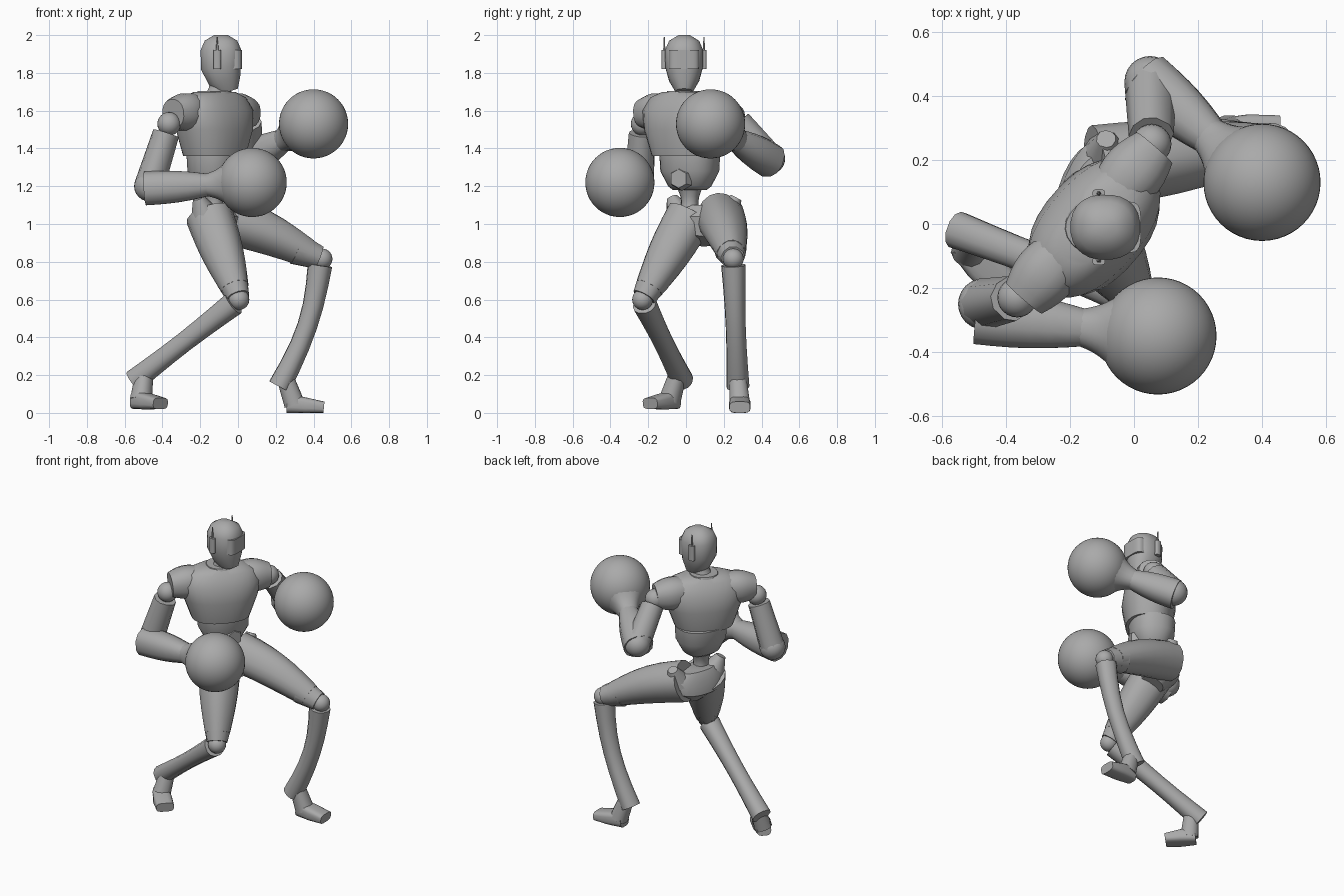
import bpy
import bmesh
import math
from mathutils import Vector

if "Cube" in bpy.data.objects:
    bpy.data.objects.remove(bpy.data.objects["Cube"], do_unlink=True)

grey = bpy.data.materials.new("plain_grey")
grey.use_nodes = True
grey.diffuse_color = (0.4, 0.4, 0.4, 1)
grey.node_tree.nodes["Principled BSDF"].inputs["Base Color"].default_value = grey.diffuse_color


def finish(name, bm, sharp_angle):
    bmesh.ops.recalc_face_normals(bm, faces=bm.faces)
    mesh = bpy.data.meshes.new(name)
    bm.to_mesh(mesh)
    bm.free()
    mesh.materials.append(grey)
    part = bpy.data.objects.new(name, mesh)
    bpy.context.collection.objects.link(part)
    bpy.ops.object.select_all(action="DESELECT")
    part.select_set(True)
    bpy.context.view_layer.objects.active = part
    bpy.ops.object.shade_smooth_by_angle(angle=math.radians(sharp_angle))


def rounded(value, power):
    return math.copysign(abs(value) ** (2 / power), value)


def loft(name, sections, facing, sides=16, power=2.3):
    """Skin rings along a path; each section is (centre, side radius, facing radius)."""
    bm = bmesh.new()
    centres = [section[0] for section in sections]
    last = len(centres) - 1
    rings = []
    for i, (centre, side_radius, facing_radius) in enumerate(sections):
        along = (centres[min(i + 1, last)] - centres[max(i - 1, 0)]).normalized()
        u = facing.cross(along).normalized() * side_radius
        v = along.cross(u).normalized() * facing_radius
        angles = [math.tau * (k + 0.5) / sides for k in range(sides)]
        rings.append([bm.verts.new(centre + u * rounded(math.cos(a), power)
                                   + v * rounded(math.sin(a), power)) for a in angles])
    for lower, upper in zip(rings, rings[1:]):
        for k in range(sides):
            n = (k + 1) % sides
            bm.faces.new((lower[k], lower[n], upper[n], upper[k]))
    bm.faces.new(rings[0])
    bm.faces.new(rings[-1])
    finish(name, bm, 42)


def limb(name, start, end, first, final, bulge=0.0, bend=Vector(), facing=Vector((0, 0, 1)),
         sides=12, steps=6):
    """Tapered limb; bulge swells the middle and bend bows it sideways."""
    sections = []
    for i in range(steps + 1):
        t = i / steps
        arch = math.sin(math.pi * t)
        radius = first + (final - first) * t + bulge * arch
        sections.append((start.lerp(end, t) + bend * arch, radius, radius))
    loft(name, sections, facing, sides)


def ball(name, centre, radius, segments=24):
    bm = bmesh.new()
    bmesh.ops.create_uvsphere(bm, u_segments=segments, v_segments=segments // 2, radius=radius)
    bmesh.ops.translate(bm, verts=bm.verts, vec=centre)
    finish(name, bm, 60)


def heading(degrees):
    return Vector((math.cos(math.radians(degrees)), math.sin(math.radians(degrees)), 0))


# Facing directions of the twisting body
UP = Vector((0, 0, 1))
AHEAD = heading(0)
HIPS = heading(-20)
BELLY = heading(-25)
CHEST = heading(-41)


def at(origin, facing, side, forward, height):
    """Point beside, ahead of and above an origin, for a part with this facing."""
    return origin + UP.cross(facing) * side + facing * forward + UP * height


# Torso
core = Vector((-0.125, -0.01, 0))
waist = Vector((-0.125, 0.02, 0))
loft("chest", [(at(core, CHEST, 0, 0, z), width, depth) for z, width, depth in (
    (1.36, 0.18, 0.14), (1.5, 0.23, 0.165), (1.6, 0.25, 0.15),
    (1.67, 0.21, 0.11), (1.7, 0.13, 0.08))], CHEST, 28)
loft("abdomen", [(waist + UP * z, width, width - 0.02) for z, width in (
    (1.37, 0.16), (1.28, 0.155), (1.2, 0.115), (1.18, 0.09))], BELLY, 24)
limb("spine", waist + UP * 1.2, waist + UP * 1.04, 0.07, 0.06, bulge=-0.02, facing=HIPS)
navel = waist + UP * 1.24
limb("belly_hexagon", navel + BELLY * 0.1, navel + BELLY * 0.14, 0.065, 0.05, sides=6, steps=1)
limb("neck_collar", core + UP * 1.66, core + UP * 1.705, 0.1, 0.085, facing=CHEST, sides=20, steps=1)

# Head
skull = Vector((-0.09, -0.01, 0))
loft("head", [(skull + AHEAD * ahead + UP * z, width, width + 0.007) for ahead, z, width in (
    (0.04, 1.7, 0.045), (0.02, 1.76, 0.08), (0, 1.83, 0.1), (0, 1.92, 0.102),
    (0, 1.97, 0.08), (0, 2, 0.03))], AHEAD, 24)
limb("neck", core + UP * 1.64, skull + UP * 1.78, 0.075, 0.055, bulge=-0.015, facing=AHEAD)
brow = skull + AHEAD * 0.06
loft("visor", [(brow + UP * z, 0.08, 0.052) for z in (1.82, 1.92)], AHEAD, 24, 4)
for label, sign in (("left", 1), ("right", -1)):
    ear = at(skull, AHEAD, sign * 0.105, -0.02, 0)
    loft(label + "_ear", [(ear + UP * z, 0.014, 0.02) for z in (1.82, 1.92)], AHEAD, 12, 3)
    limb(label + "_antenna", ear + UP * 1.9, ear + UP * 1.99, 0.008, 0.003, facing=AHEAD,
         sides=6, steps=1)

# Arms: sign, shoulder, elbow, forearm start and glove centre
arms = {
    "left": (1, (0.055, 0.25, 1.575), (0.05, 0.445, 1.345), (0.06, 0.43, 1.345), (0.4, 0.13, 1.53)),
    "right": (-1, (-0.365, -0.23, 1.53), (-0.47, -0.25, 1.2), (-0.46, -0.29, 1.19),
              (0.075, -0.35, 1.22)),
}
for label, (sign, *points) in arms.items():
    shoulder, elbow, cup, fist = map(Vector, points)
    limb(label + "_shoulder_cap", at(core, CHEST, sign * 0.12, -0.02, 1.6),
         at(core, CHEST, sign * 0.31, -0.02, 1.585), 0.085, 0.075, bulge=0.02, sides=16)
    ball(label + "_shoulder_joint", shoulder, 0.062)
    limb(label + "_upper_arm", shoulder.lerp(elbow, 0.15), elbow, 0.068, 0.077, facing=CHEST, sides=10)
    ball(label + "_elbow", elbow, 0.08)
    reach = (fist - cup).normalized()
    limb(label + "_forearm", cup - reach * 0.03, fist - reach * 0.22, 0.092, 0.058, bulge=0.01)
    limb(label + "_glove_cuff", fist - reach * 0.24, fist - reach * 0.12, 0.06, 0.125,
         bulge=-0.01, sides=20)
    ball(label + "_glove", fist, 0.183, segments=48)

# Pelvis with a raised crest over each hip
pelvis = Vector((-0.13, 0.09, 0))
loft("pelvis", [(at(pelvis, HIPS, 0, ahead, z), width, depth) for ahead, z, width, depth in (
    (0, 1.1, 0.13, 0.07), (0, 1.06, 0.19, 0.1), (0.01, 1, 0.18, 0.125), (0.05, 0.91, 0.07, 0.07))],
    HIPS, 24)
for label, sign in (("left", 1), ("right", -1)):
    limb(label + "_hip_crest", at(pelvis, HIPS, sign * 0.13, 0, 1.04),
         at(pelvis, HIPS, sign * 0.18, -0.02, 1.14), 0.08, 0.03, facing=HIPS, sides=10)

# Legs: hip, knee, thigh bow, shin end, shin bow, heel and toe
legs = {
    "left": ((-0.12, 0.18, 1.04), (0.445, 0.25, 0.815), (0, 0, 0.02), (0.22, 0.275, 0.14),
             (0.04, 0, 0), (0.26, 0.285, 0.05), (0.455, 0.285, 0.03)),
    "right": ((-0.15, 0.02, 1.04), (0.005, -0.23, 0.6), (0, 0, 0), (-0.55, -0.02, 0.17),
              (0, 0, 0), (-0.54, -0.06, 0.07), (-0.41, -0.19, 0.05)),
}
for label, points in legs.items():
    hip, knee, thigh_bow, shin_end, shin_bow, heel, toe = map(Vector, points)
    limb(label + "_thigh", hip, hip.lerp(knee, 0.86), 0.125, 0.074, bulge=0.012, bend=thigh_bow,
         facing=HIPS, sides=16)
    limb(label + "_knee_collar", hip.lerp(knee, 0.76), hip.lerp(knee, 0.97), 0.085, 0.062,
         facing=HIPS, sides=10, steps=2)
    ball(label + "_knee", knee, 0.055)
    limb(label + "_shin", knee.lerp(shin_end, 0.05), shin_end, 0.064, 0.06, bulge=-0.01,
         bend=shin_bow, facing=HIPS)
    # Foot wedge with a rounded ankle above the heel
    loft(label + "_foot", [(heel, 0.045, 0.05), (heel.lerp(toe, 0.5), 0.058, 0.042),
                           (toe, 0.055, 0.03)], UP, 16, 3.5)
    limb(label + "_ankle", heel.lerp(toe, 0.2), shin_end.lerp(knee, 0.1), 0.056, 0.045,
         facing=toe - heel)
